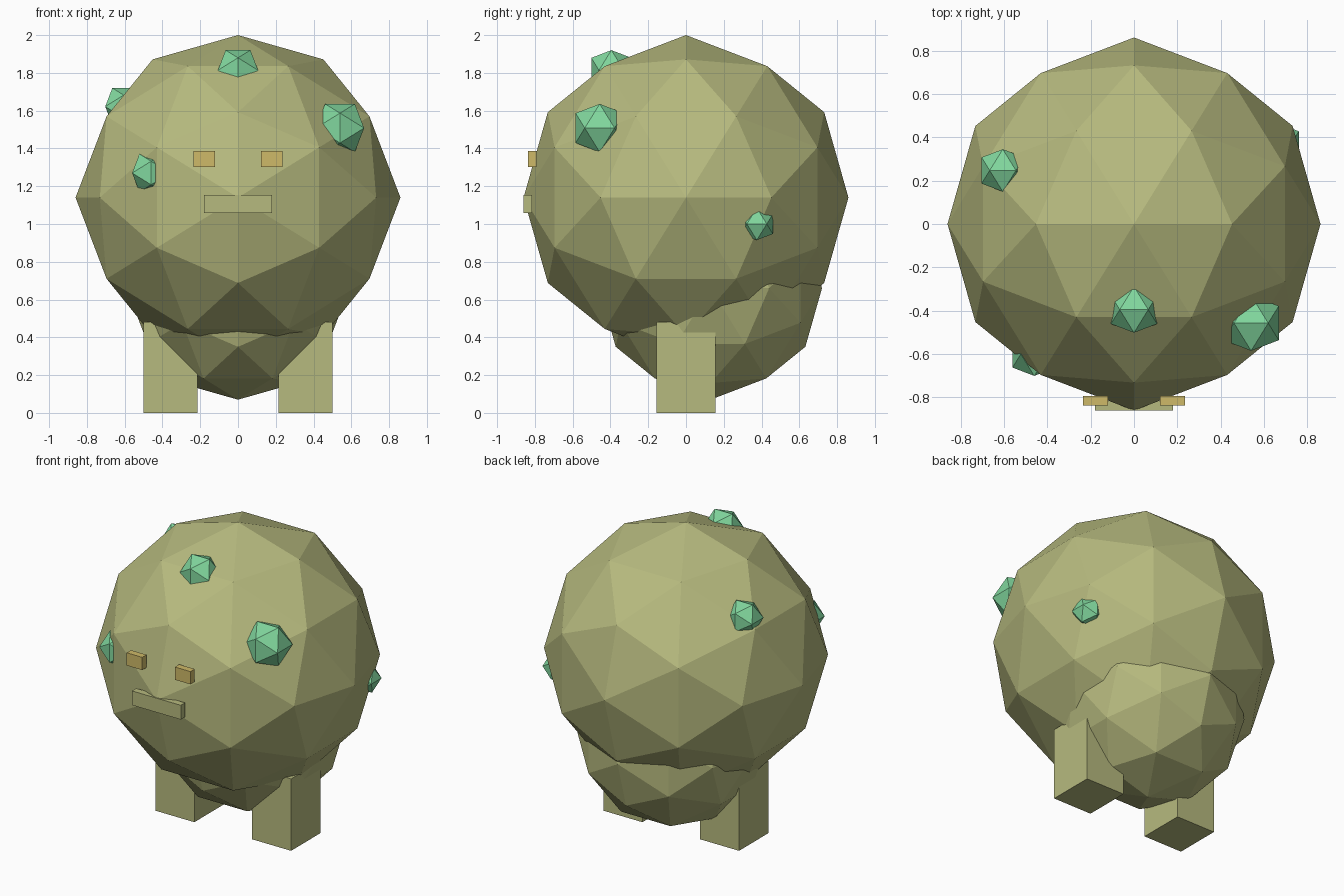
import bpy
import bmesh
from itertools import product, combinations
from mathutils import Vector

cube = bpy.data.objects.get("Cube")
if cube:
    bpy.data.objects.remove(cube, do_unlink=True)


def make_material(name, rgb):
    mat = bpy.data.materials.new(name)
    mat.use_nodes = True
    mat.diffuse_color = (*rgb, 1)
    mat.node_tree.nodes["Principled BSDF"].inputs["Base Color"].default_value = (*rgb, 1)
    return mat


olive = make_material("olive_skin", (0.47, 0.49, 0.21))
green = make_material("green_crystal", (0.22, 0.68, 0.34))
gold = make_material("gold_eye", (0.62, 0.49, 0.14))


def add_object(name, bm, location, material):
    bmesh.ops.recalc_face_normals(bm, faces=bm.faces)
    mesh = bpy.data.meshes.new(name)
    bm.to_mesh(mesh)
    bm.free()
    mesh.materials.append(material)
    obj = bpy.data.objects.new(name, mesh)
    obj.location = location
    bpy.context.collection.objects.link(obj)
    return obj


# Icosahedron corners with a two-fold axis along each of x, y and z
golden = (1 + 5 ** 0.5) / 2
corners = []
for a, b in product((-1, 1), repeat=2):
    for corner in ((a, 0, b * golden), (0, a * golden, b), (a * golden, b, 0)):
        corners.append(Vector(corner).normalized())
# Edge midpoints pushed out to the sphere give the finer ball
midpoints = [(p + q).normalized() for p, q in combinations(corners, 2)
             if (p - q).length < 1.1]


def add_ball(name, radius, location, material, fine=False):
    bm = bmesh.new()
    for p in corners + (midpoints if fine else []):
        bm.verts.new(p * radius)
    bmesh.ops.convex_hull(bm, input=bm.verts)
    return add_object(name, bm, location, material)


def add_box(name, size, location, material):
    bm = bmesh.new()
    bmesh.ops.create_cube(bm, size=1)
    bmesh.ops.scale(bm, vec=size, verts=bm.verts)
    return add_object(name, bm, location, material)


# Head and body
add_ball("head", 0.86, (0, 0, 1.14), olive, fine=True)
add_ball("body", 0.59, (0, 0.13, 0.66), olive, fine=True)

# Legs and eyes, in pairs
for side, sign in (("left", 1), ("right", -1)):
    add_box(side + "_leg", (0.287, 0.31, 0.48), (sign * 0.357, 0, 0.24), olive)
    add_box(side + "_eye", (0.115, 0.045, 0.085), (sign * 0.178, -0.815, 1.343), gold)

# Mouth
add_box("mouth", (0.36, 0.045, 0.095), (0, -0.838, 1.107), olive)

# Crystals growing out of the head
crystals = {
    "top_crystal": (0.125, (0, -0.395, 1.814)),
    "front_left_crystal": (0.15, (0.54, -0.457, 1.508)),
    "front_right_crystal": (0.118, (-0.46, -0.6, 1.27)),
    "back_right_crystal": (0.115, (-0.605, 0.247, 1.622)),
    "back_left_crystal": (0.1, (0.675, 0.375, 1.0)),
}
for name, (radius, location) in crystals.items():
    add_ball(name, radius, location, green)
